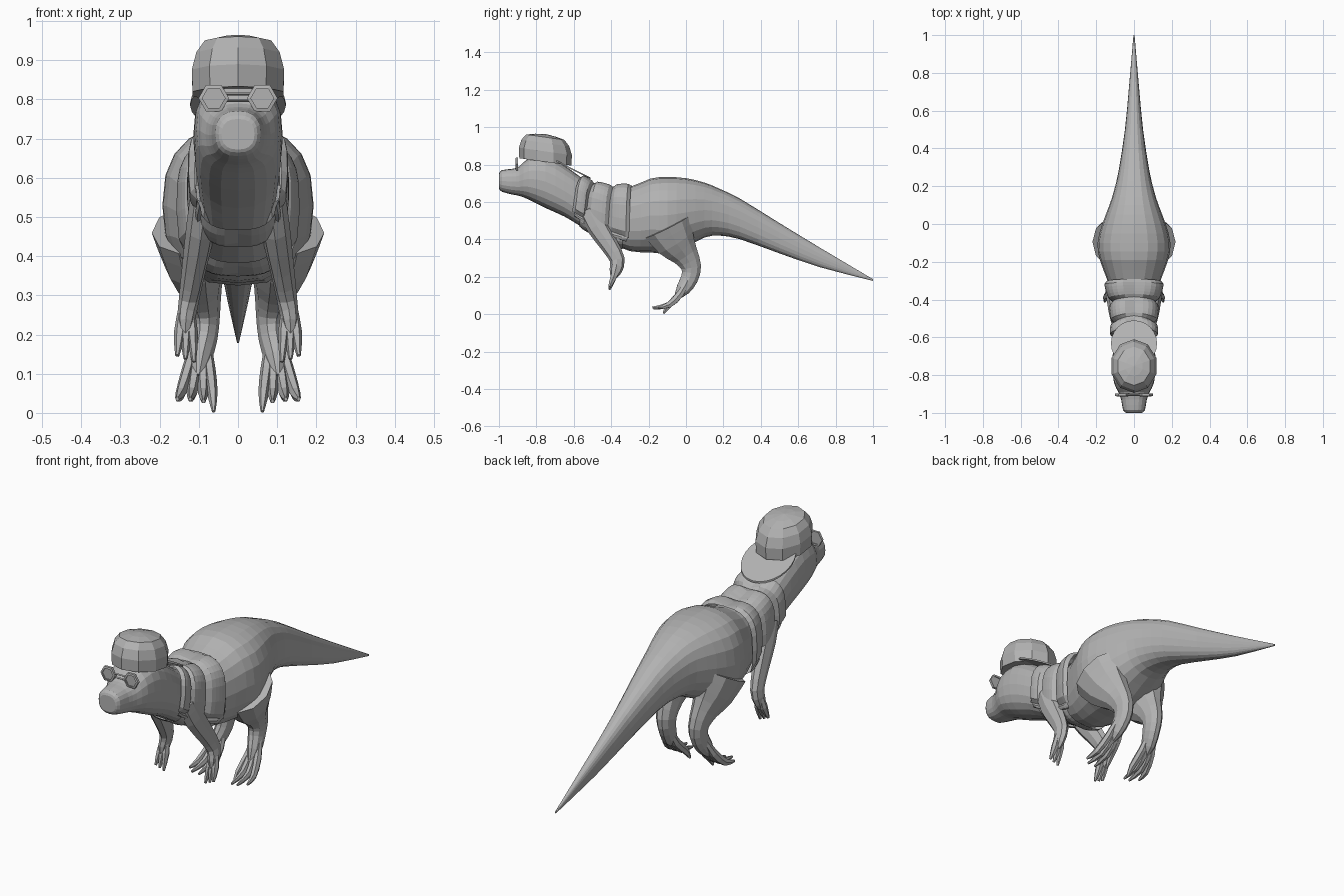
import bpy, math
from mathutils import Vector

if "Cube" in bpy.data.objects:
    bpy.data.objects.remove(bpy.data.objects["Cube"])

grey = bpy.data.materials.new("plain grey")
grey.diffuse_color = (0.45, 0.45, 0.45, 1)
grey.use_nodes = True
grey.node_tree.nodes["Principled BSDF"].inputs["Base Color"].default_value = grey.diffuse_color


def make(name, verts, faces):
    me = bpy.data.meshes.new(name)
    me.from_pydata([tuple(v) for v in verts], [], faces)
    me.materials.append(grey)
    ob = bpy.data.objects.new(name, me)
    bpy.context.collection.objects.link(ob)
    bpy.context.view_layer.objects.active = ob
    ob.select_set(True)
    bpy.ops.object.mode_set(mode='EDIT')
    bpy.ops.mesh.select_all(action='SELECT')
    bpy.ops.mesh.normals_make_consistent(inside=False)
    bpy.ops.object.mode_set(mode='OBJECT')
    ob.select_set(False)
    return ob


def loft(name, rings, capped=True):
    """Bridge equal rings, and close both ends if capped."""
    n = len(rings[0])
    verts = [v for r in rings for v in r]
    faces = [(i*n+j, i*n+(j+1) % n, (i+1)*n+(j+1) % n, (i+1)*n+j)
             for i in range(len(rings)-1) for j in range(n)]
    if capped:
        faces += [tuple(range(n)), tuple(range(len(verts)-n, len(verts)))]
    return make(name, verts, faces)


def spline(pts, t):
    """Catmull-Rom through tuples, t in 0..len-1."""
    i = min(int(t), len(pts)-2)
    f = t-i
    a, b, c, d = (pts[max(0, min(len(pts)-1, i+k))] for k in (-1, 0, 1, 2))
    return [0.5*(2*q+(r-p)*f+(2*p-5*q+4*r-s)*f*f+(3*q-p-3*r+s)*f**3)
            for p, q, r, s in zip(a, b, c, d)]


def tube(name, pts, sides=8, steps=2, squash=0.75):
    """Tapering limb through (x, y, z, radius) points."""
    m = (len(pts)-1)*steps
    ps = [spline(pts, k/steps) for k in range(m+1)]
    rings = []
    for k, p in enumerate(ps):
        t = (Vector(ps[min(k+1, m)][:3])-Vector(ps[max(k-1, 0)][:3])).normalized()
        side = (Vector((1, 0, 0))-t*t.x).normalized()
        up = t.cross(side)
        rings.append([Vector(p[:3])+p[3]*(squash*math.cos(a)*side+math.sin(a)*up)
                      for a in (2*math.pi*j/sides for j in range(sides))])
    return loft(name, rings)


# Body stations: y, top z, bottom z, half width
ST = [(-1, .75, .672, .042), (-.985, .77, .655, .058), (-.93, .777, .64, .068),
      (-.89, .79, .632, .083), (-.84, .835, .612, .106), (-.75, .85, .567, .114),
      (-.65, .795, .522, .11), (-.58, .745, .48, .103), (-.51, .70, .44, .10),
      (-.41, .675, .385, .108), (-.30, .68, .337, .14), (-.19, .725, .33, .181),
      (-.10, .733, .325, .193), (.0, .727, .36, .168), (.1, .703, .41, .13),
      (.18, .67, .42, .105), (.29, .617, .40, .08), (.5, .487, .325, .048),
      (.72, .353, .25, .027), (1, .187, .178, .003)]


def on_body(s, a, off=0, e=.82):
    y, top, bot, w = s
    sq = lambda v: math.copysign(abs(v)**e, v)
    return Vector(((w+off)*sq(math.sin(a)), y,
                   (top+bot)/2+((top-bot)/2+off)*sq(math.cos(a))))


def station(y):
    for a, b in zip(ST, ST[1:]):
        if y <= b[0]:
            f = (y-a[0])/(b[0]-a[0])
            return [p+(q-p)*f for p, q in zip(a, b)]
    return ST[-1]


loft("body", [[on_body(spline(ST, k/2), 2*math.pi*j/20) for j in range(20)]
              for k in range(2*len(ST)-1)])


def patch(name, top, bottom, a0, a1, puff, side, nu=6, nv=9):
    """Padded panel lying on the body, from angle a0 to a1 down the flank."""
    verts = []
    for i in range(nu+1):
        for j in range(nv+1):
            u, v = i/nu, j/nv
            lo = top[0]+(bottom[0]-top[0])*v
            hi = top[1]+(bottom[1]-top[1])*v
            bulge = (16*u*(1-u)*v*(1-v))**.3
            p = on_body(station(lo+(hi-lo)*u), math.radians(a0+(a1-a0)*v),
                        .006+puff*bulge, .66)
            verts.append((max(p.x, 0)*side, p.y, p.z))
    w = nv+1
    make(name, verts, [(i*w+j, i*w+j+1, (i+1)*w+j+1, (i+1)*w+j)
                       for i in range(nu) for j in range(nv)])


for s, label in ((1, "right"), (-1, "left")):
    # Padded vest: three rows of pads, waist band and belly straps
    rows = [((-.55, -.485), (-.61, -.54)), ((-.485, -.385), (-.54, -.42)),
            ((-.385, -.29), (-.42, -.305))]
    for k, (t, b) in enumerate(rows):
        patch(f"vest_pad_{k}_{label}", t, b, 0, 116, .022, s)
    patch(f"vest_band_{label}", (-.60, -.31), (-.60, -.32), 114, 128, .012, s, 10, 4)
    for k, y in enumerate((-.57, -.42)):
        patch(f"vest_strap_{k}_{label}", (y, y+.08), (y, y+.08), 122, 180, .008, s, 4, 6)

    # Leg, toes and claws
    tube(f"leg_{label}", [(s*.12, -.10, .47, .14), (s*.108, -.055, .385, .112),
                          (s*.094, -.003, .315, .074), (s*.086, .028, .25, .056),
                          (s*.087, .018, .19, .048), (s*.097, -.015, .135, .04),
                          (s*.102, -.05, .09, .015)], 10, 2, .72)
    for k, (x, y, z) in enumerate([(.062, -.12, .004), (.088, -.175, .03),
                                   (.122, -.18, .035), (.155, -.15, .035)]):
        x0 = .08+.01*k
        tube(f"toe_{k}_{label}", [(s*x0, .015, .19, .012), (s*(x0*.6+x*.4), -.03, .11, .021),
                                  (s*(x0*.2+x*.8), -.09, .05, .018), (s*x, y, z, .006)], 6)

    # Arm and fingers
    tube(f"arm_{label}", [(s*.083, -.52, .56, .058), (s*.095, -.475, .47, .058),
                          (s*.112, -.41, .37, .048), (s*.125, -.367, .29, .04),
                          (s*.133, -.377, .23, .033), (s*.134, -.39, .19, .012)], 8, 2, .65)
    for k, x in enumerate((.112, .134, .155)):
        x0 = .122+.01*k
        tube(f"finger_{k}_{label}", [(s*x0, -.367, .28, .01), (s*(x0+x)/2, -.385, .205, .02),
                                     (s*x, -.41, .13+.008*k, .007)], 6)

    # Goggles: six-sided rims and recessed lenses
    hexagon = [math.pi*j/3 for j in range(6)]
    rim = [(.029, -.007), (.039, -.005), (.039, .007), (.029, .007), (.029, -.007)]
    lens = [(.031, -.002), (.031, .003)]
    for nm, prof in (("rim", rim), ("lens", lens)):
        loft(f"goggle_{nm}_{label}",
             [[(s*.062+r*math.cos(a), -.905+y, .803+r*math.sin(a)) for a in hexagon]
              for r, y in prof], nm == "lens")

# Goggle bridge bars
for k, z in enumerate((.797, .814)):
    loft(f"goggle_bridge_{k}", [[(x, -.905+.005*math.cos(a), z+.004*math.sin(a))
                                 for a in (math.pi*j/2 for j in range(4))]
                                for x in (-.032, 0, .032)])

# Cap dome, tilted down towards the back
rings = []
for r, z in ((.98, .814), (1, .87), (.9, .915), (.72, .946), (.38, .957), (.02, .963)):
    rings.append([(.124*r*math.sin(a), -.752+.142*r*math.cos(a), z-.02*r*math.cos(a))
                  for a in (2*math.pi*j/10 for j in range(10))])
loft("cap_dome", rings)

# Cap peak, worn backwards and lying along the neck
rings = []
for dz in (0, -.008):
    rings.append([(.122*math.cos(a), -.632+.122*math.sin(a),
                   .792-.062*math.sin(a)+dz) for a in (math.pi*j/12 for j in range(24))])
loft("cap_peak", rings)
